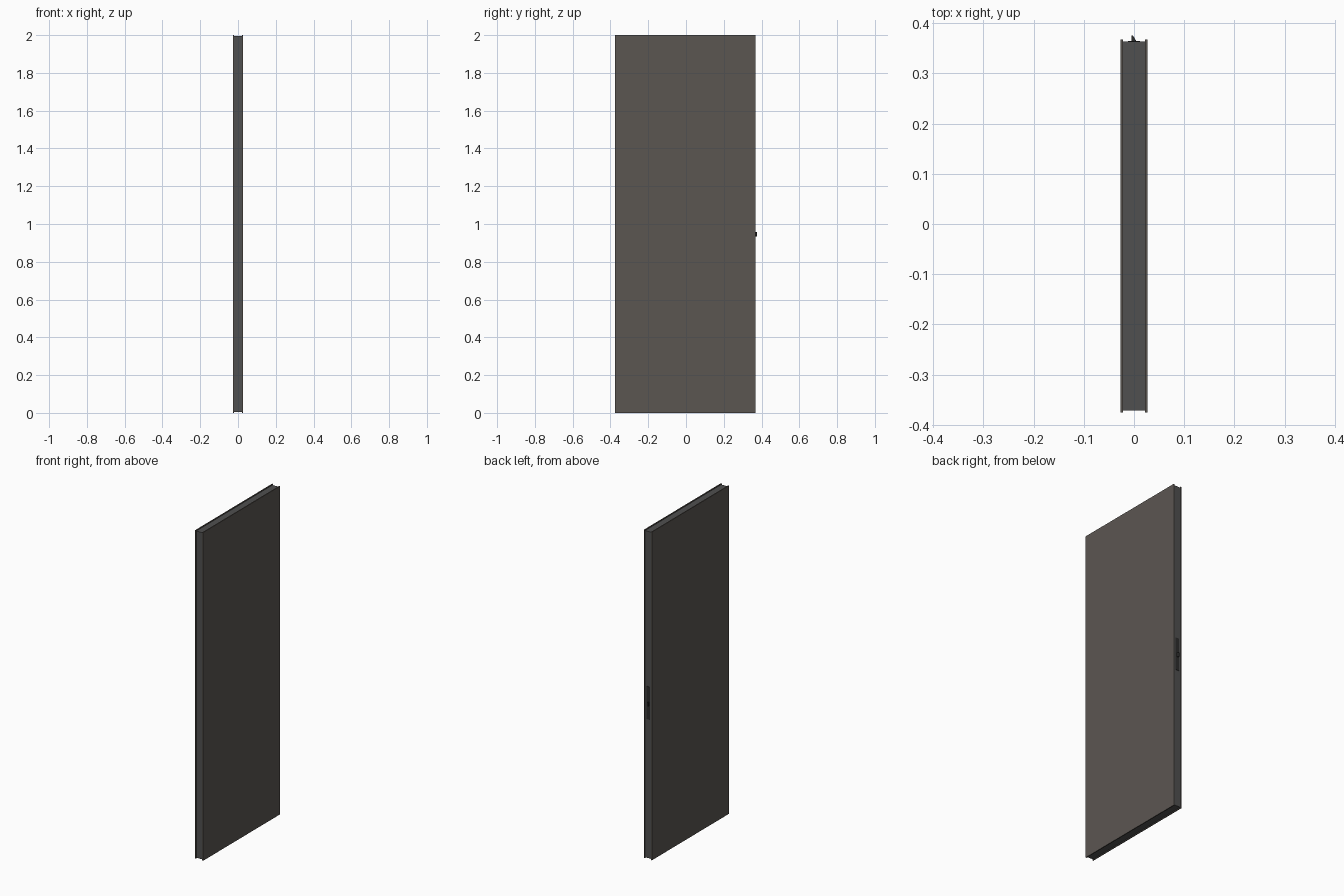
import bpy, bmesh

if "Cube" in bpy.data.objects:
    bpy.data.objects.remove(bpy.data.objects["Cube"])


def material(name, rgb):
    m = bpy.data.materials.new(name)
    m.diffuse_color = (*rgb, 1)
    m.use_nodes = True
    m.node_tree.nodes["Principled BSDF"].inputs["Base Color"].default_value = m.diffuse_color
    return m


skin_mat = material("skin_brown", (0.105, 0.093, 0.083))
core_mat = material("core_grey", (0.08, 0.08, 0.08))
lock_mat = material("lock_dark", (0.025, 0.025, 0.025))


def finish(name, bm, mat):
    bmesh.ops.recalc_face_normals(bm, faces=bm.faces)
    me = bpy.data.meshes.new(name)
    bm.to_mesh(me)
    bm.free()
    me.materials.append(mat)
    ob = bpy.data.objects.new(name, me)
    bpy.context.collection.objects.link(ob)
    return ob


def prism(name, profile, z0, z1, mat):
    """Extrude an xy profile from z0 up to z1."""
    bm = bmesh.new()
    face = bm.faces.new([bm.verts.new((x, y, z0)) for x, y in profile])
    new = bmesh.ops.extrude_face_region(bm, geom=[face])["geom"]
    verts = [g for g in new if isinstance(g, bmesh.types.BMVert)]
    bmesh.ops.translate(bm, verts=verts, vec=(0, 0, z1 - z0))
    return finish(name, bm, mat)


def box(name, x, y, z, mat):
    return prism(name, [(x[0], y[0]), (x[1], y[0]), (x[1], y[1]), (x[0], y[1])], *z, mat)


# Inner core, set back slightly from the skins on all four edges
box("door_core", (-0.0215, 0.0215), (-0.371, 0.363), (0.005, 1.995), core_mat)

# Outer skins on both faces
for side, name in ((-1, "left_skin"), (1, "right_skin")):
    x = sorted((side * 0.0215, side * 0.027))
    box(name, x, (-0.375, 0.367), (0, 2), skin_mat)

# Lock faceplate on the closing edge
box("lock_faceplate", (-0.012, 0.012), (0.361, 0.3645), (0.85, 1.05), lock_mat)

# Bevelled spring latch
prism("latch_bolt", [(-0.005, 0.36), (0.004, 0.36), (0.004, 0.365), (-0.002, 0.375), (-0.005, 0.375)],
      0.933, 0.957, lock_mat)
